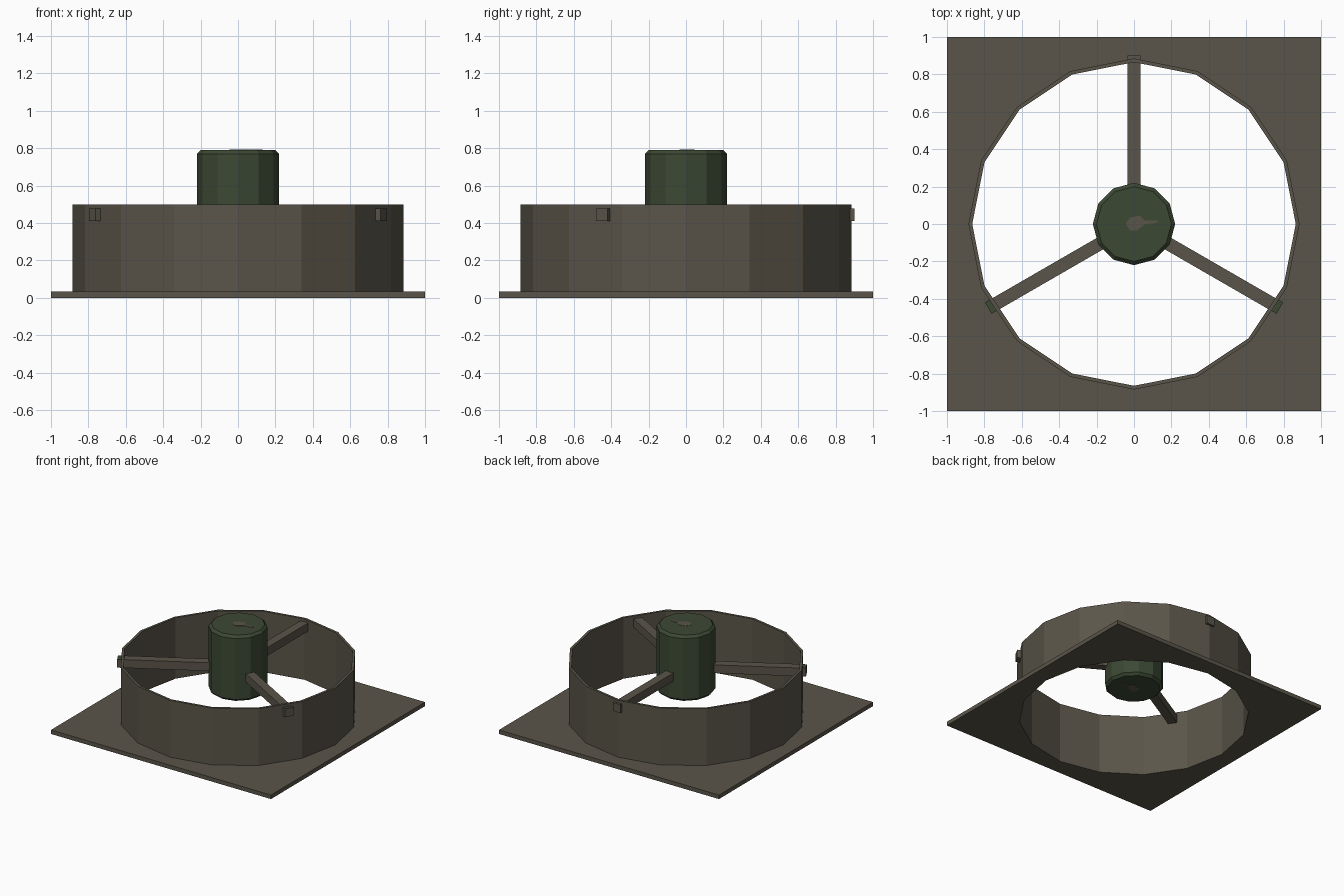
import bpy, bmesh, math
from mathutils import Matrix

if "Cube" in bpy.data.objects:
    bpy.data.objects.remove(bpy.data.objects["Cube"])


def material(name, rgb):
    m = bpy.data.materials.new(name)
    m.diffuse_color = (*rgb, 1)
    m.use_nodes = True
    m.node_tree.nodes["Principled BSDF"].inputs["Base Color"].default_value = m.diffuse_color
    return m


BROWN = material("brown grey metal", (0.102, 0.091, 0.067))
GREEN = material("dark green paint", (0.045, 0.065, 0.034))


def finish(name, bm, *mats):
    bmesh.ops.recalc_face_normals(bm, faces=bm.faces)
    me = bpy.data.meshes.new(name)
    bm.to_mesh(me)
    bm.free()
    for m in mats:
        me.materials.append(m)
    ob = bpy.data.objects.new(name, me)
    bpy.context.collection.objects.link(ob)
    return ob


def loop(n, r, z, square=False):
    pts = []
    for i in range(n):
        a = 2 * math.pi * i / n
        c, s = math.cos(a), math.sin(a)
        k = r / max(abs(c), abs(s)) if square else r
        pts.append((c * k, s * k, z))
    return pts


def loft(name, loops, mat, closed):
    # closed joins last loop to first (tube); otherwise ends are capped
    bm = bmesh.new()
    vs = [[bm.verts.new(p) for p in l] for l in loops]
    n = len(vs[0])
    for a, b in zip(vs, vs[1:] + (vs[:1] if closed else [])):
        for i in range(n):
            j = (i + 1) % n
            bm.faces.new((a[i], a[j], b[j], b[i]))
    if not closed:
        bm.faces.new(vs[0])
        bm.faces.new(vs[-1])
    return finish(name, bm, mat)


# Square base plate with a sixteen-sided hole
loft("base_plate", [loop(16, 0.865, 0), loop(16, 1, 0, True),
                    loop(16, 1, 0.033, True), loop(16, 0.865, 0.033)], BROWN, True)

# Thin duct ring
loft("duct_ring", [loop(16, 0.865, 0.001), loop(16, 0.885, 0.001),
                   loop(16, 0.885, 0.5), loop(16, 0.865, 0.5)], BROWN, True)

# Motor with chamfered rims
loft("motor", [loop(12, 0.2, 0.25), loop(12, 0.22, 0.27),
               loop(12, 0.22, 0.77), loop(12, 0.2, 0.79)], GREEN, False)

# Worn paint patches on the motor ends
outline = [(-0.045, 0), (-0.02, -0.035), (0.015, -0.035), (0.06, 0), (0.12, 0.005),
           (0.13, 0.02), (0.06, 0.018), (0.03, 0.045), (-0.02, 0.035)]
for name, z in (("top_paint_wear", 0.79), ("bottom_paint_wear", 0.248)):
    loft(name, [[(x, y, z + h) for x, y in outline] for h in (0, 0.002)], BROWN, False)

# Three support struts poking through the ring; two have painted tips
for k, deg in enumerate((90, 210, 330)):
    bm = bmesh.new()
    for r0, r1, tip in ((0.15, 0.87, False), (0.87, 0.9, True)):
        res = bmesh.ops.create_cube(bm, size=1, matrix=Matrix.Translation(
            ((r0 + r1) / 2, 0, 0.444)) @ Matrix.Diagonal((r1 - r0, 0.07, 0.068, 1)))
        for f in {f for v in res["verts"] for f in v.link_faces}:
            f.normal_update()
            if tip and k > 0 and f.normal.z > 0.5:
                f.material_index = 1
    bm.transform(Matrix.Rotation(math.radians(deg), 4, 'Z'))
    finish("strut_%d" % (k + 1), bm, BROWN, GREEN)
